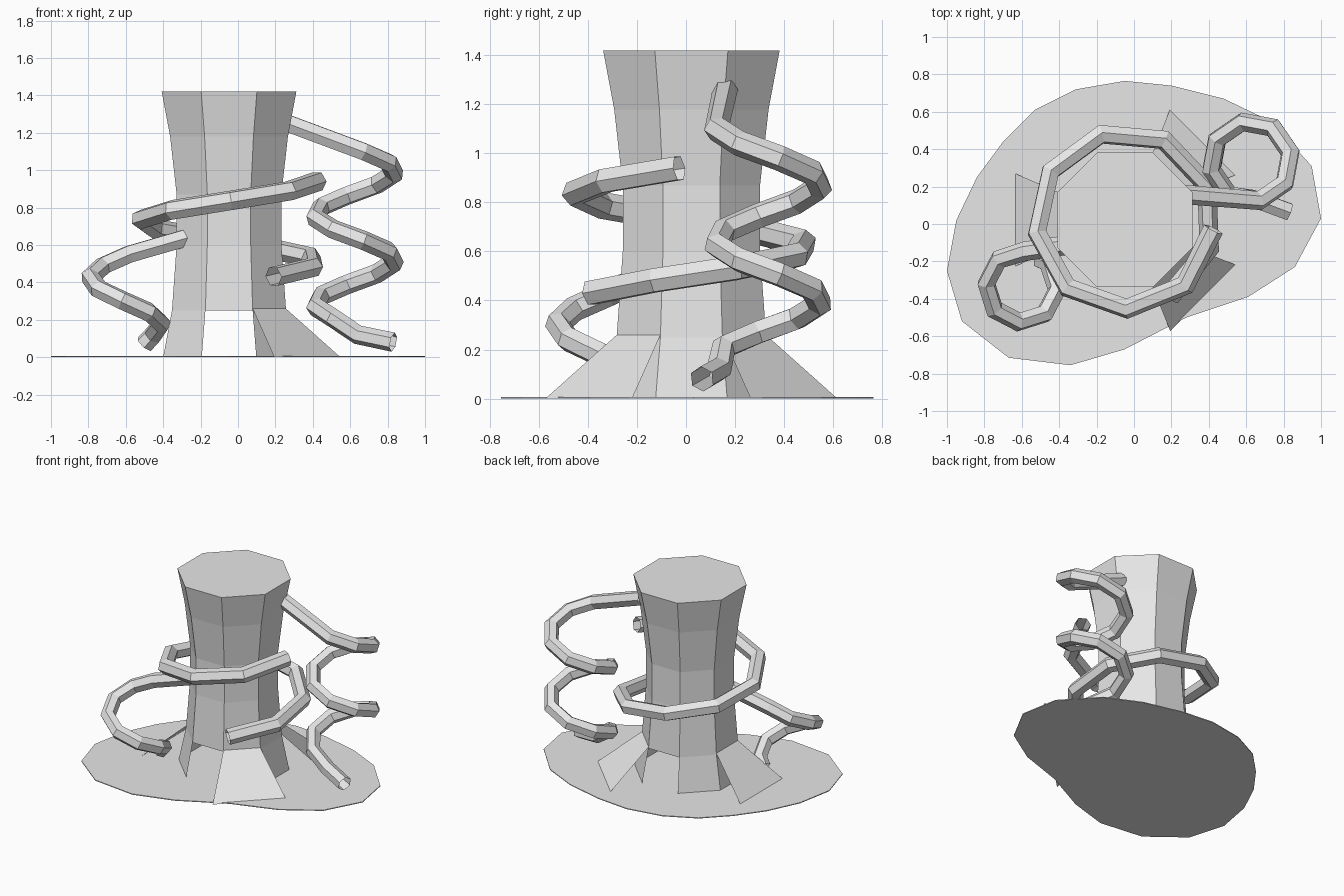
import bpy, bmesh, math
from mathutils import Vector

if "Cube" in bpy.data.objects:
    bpy.data.objects.remove(bpy.data.objects["Cube"])

bark = bpy.data.materials.new("bark_grey")
bark.diffuse_color = (0.8, 0.8, 0.8, 1)
bark.use_nodes = True
bark.node_tree.nodes["Principled BSDF"].inputs["Base Color"].default_value = bark.diffuse_color
CX, CY = -0.048, 0.022  # trunk axis


def finish(name, bm):
    me = bpy.data.meshes.new(name)
    bm.to_mesh(me)
    bm.free()
    ob = bpy.data.objects.new(name, me)
    bpy.context.collection.objects.link(ob)
    me.materials.append(bark)
    return ob


def polar(cx, cy, r, deg, z):
    a = math.radians(deg)
    return Vector((cx + r * math.cos(a), cy + r * math.sin(a), z))


# Ground: thin irregular slab
outline = [(-0.95, 0.02), (-0.84, 0.25), (-0.70, 0.44), (-0.53, 0.61), (-0.31, 0.72),
           (-0.05, 0.765), (0.20, 0.74), (0.48, 0.67), (0.73, 0.55), (0.95, 0.31),
           (1.0, 0.03), (0.86, -0.23), (0.61, -0.39), (0.28, -0.50), (-0.05, -0.67),
           (-0.34, -0.755), (-0.67, -0.715), (-0.92, -0.52), (-1.0, -0.25)]
bm = bmesh.new()
top = bm.faces.new([bm.verts.new((x, y, 0.006)) for x, y in reversed(outline)])
low = bmesh.ops.extrude_face_region(bm, geom=[top], use_keep_orig=True)
for v in low["geom"]:
    if isinstance(v, bmesh.types.BMVert):
        v.co.z = 0.0
bmesh.ops.recalc_face_normals(bm, faces=bm.faces)
finish("ground", bm)

# Trunk: hollow flared octagon, open at the foot on front and back
profile = [(0.0, 0.352), (0.25, 0.305), (0.6, 0.28), (0.87, 0.28), (1.18, 0.315), (1.42, 0.36)]
K = 1 / math.cos(math.pi / 8)  # flat-to-flat radius into corner radius
bm = bmesh.new()
rings = [[bm.verts.new(polar(CX, CY, r * K, 45 * i - 22.5, z)) for i in range(8)]
         for z, r in profile]
for j in range(len(rings) - 1):
    for i in range(8):
        if j == 0 and i in (2, 6):
            continue
        k = (i + 1) % 8
        bm.faces.new((rings[j][i], rings[j][k], rings[j + 1][k], rings[j + 1][i]))
bm.faces.new(rings[-1])
trunk = finish("trunk", bm)

# Roots: flared flat sheets leaning out from three sides of the trunk
for n, deg in enumerate((45, 180, 315)):
    bm = bmesh.new()
    a = math.radians(deg)
    out, side = Vector((math.cos(a), math.sin(a), 0)), Vector((-math.sin(a), math.cos(a), 0))
    c = Vector((CX, CY, 0))
    pts = [c + out * d + side * w + Vector((0, 0, z))
           for d, w, z in ((0.592, -0.25, 0), (0.592, 0.25, 0), (0.304, 0.126, 0.26), (0.304, -0.126, 0.26))]
    bm.faces.new([bm.verts.new(p) for p in pts])
    finish(f"root_{n + 1}", bm)


# Vines: open six-sided tubes swept along stepped helices
def vine(name, pts, radius=0.052):
    cu = bpy.data.curves.new(name, "CURVE")
    cu.dimensions = "3D"
    cu.bevel_depth = radius
    cu.bevel_resolution = 1
    sp = cu.splines.new("POLY")
    sp.points.add(len(pts) - 1)
    for p, co in zip(sp.points, pts):
        p.co = (*co, 1)
    tmp = bpy.data.objects.new(name, cu)
    bpy.context.collection.objects.link(tmp)
    me = bpy.data.meshes.new_from_object(tmp.evaluated_get(bpy.context.evaluated_depsgraph_get()))
    bpy.data.objects.remove(tmp)
    bm = bmesh.new()
    bm.from_mesh(me)
    for f in bm.faces:
        f.smooth = False
        f.material_index = 0
    bpy.data.meshes.remove(me)
    finish(name, bm)


def helix(cx, cy, r, start, step, count, z0, per_deg):
    return [polar(cx, cy, r, start + step * i, z0 - per_deg * abs(step) * i) for i in range(count)]


# Right vine
pts = [Vector((0.24, 0.16, 1.26))]
pts += helix(0.625, 0.335, 0.215, -78, 45, 16, 1.10, 0.475 / 360)
pts += [Vector((0.64, 0.135, 0.12)), Vector((0.83, 0.065, 0.08))]
vine("right_vine", pts)

# Vine wrapped round the trunk
vine("wrapping_vine", helix(CX, CY, 0.475, -6, -41.4, 11, 0.94, 0.00123), 0.055)

# Left vine
pts = [Vector((-0.27, -0.10, 0.64))]
pts += helix(-0.60, -0.335, 0.19, 85, 45, 8, 0.55, 0.37 / 270)
pts += [Vector((-0.50, -0.19, 0.07))]
vine("left_vine", pts)
